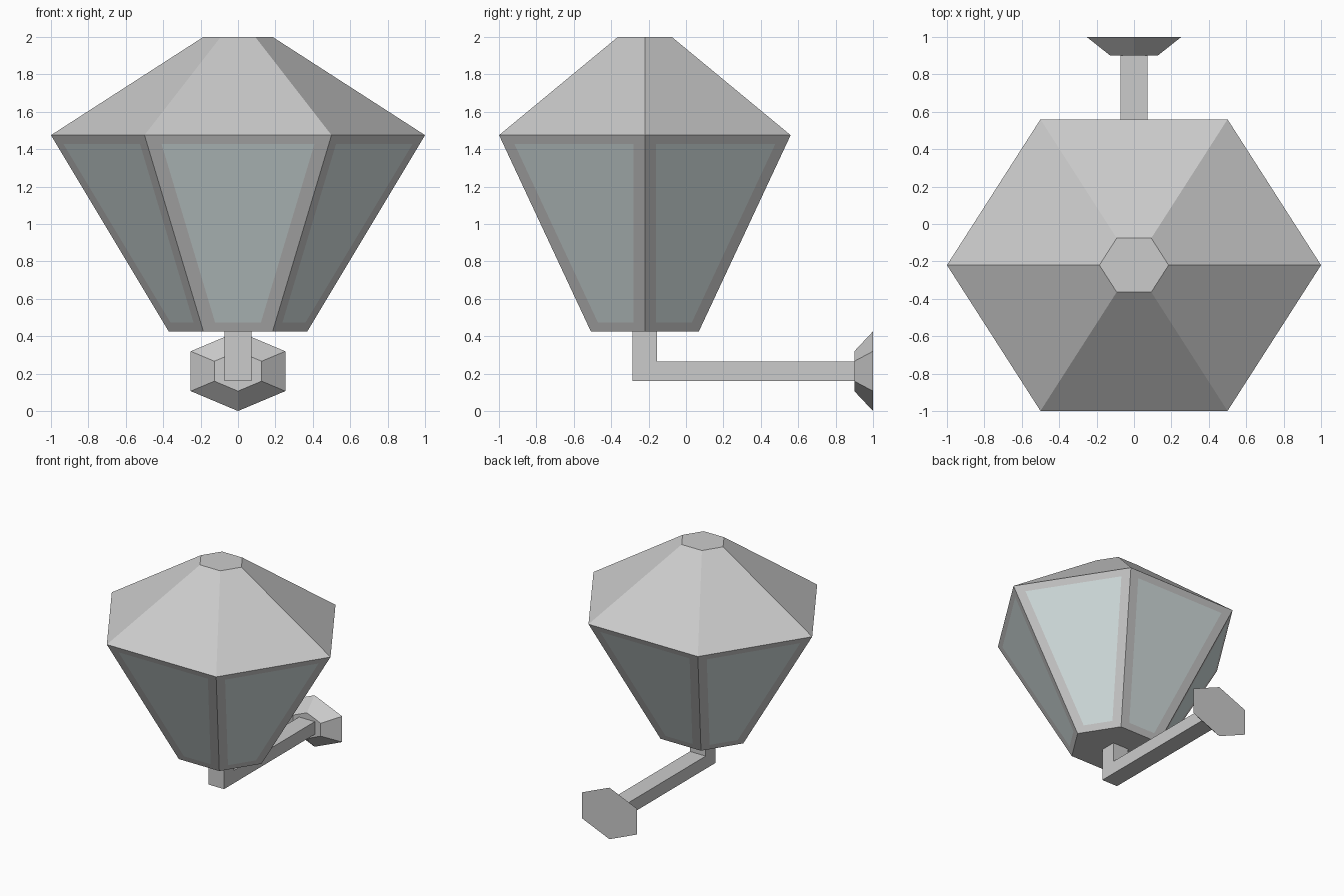
import bpy, bmesh
from math import sin, cos, pi
from mathutils import Vector

if "Cube" in bpy.data.objects:
    bpy.data.objects.remove(bpy.data.objects["Cube"])

CY = -0.22                      # lantern centre in y
Z_BASE, Z_EAVE, Z_TOP = 0.425, 1.475, 2.0
R_BASE, R_EAVE, R_TOP = 0.37, 1.0, 0.185
FLAT = 0.9                      # hexagon is squashed in y


def make_object(name, bm, mat=None):
    bmesh.ops.remove_doubles(bm, verts=bm.verts, dist=1e-5)
    me = bpy.data.meshes.new(name)
    bm.to_mesh(me)
    bm.free()
    ob = bpy.data.objects.new(name, me)
    bpy.context.collection.objects.link(ob)
    if mat:
        me.materials.append(mat)
    return ob


def loft(name, ring_a, ring_b):
    """Closed solid between two rings of points."""
    bm = bmesh.new()
    a = [bm.verts.new(p) for p in ring_a]
    b = [bm.verts.new(p) for p in ring_b]
    bm.faces.new(a)
    bm.faces.new(b)
    n = len(a)
    for i in range(n):
        j = (i + 1) % n
        bm.faces.new((a[i], a[j], b[j], b[i]))
    bmesh.ops.recalc_face_normals(bm, faces=bm.faces)
    return make_object(name, bm)


def hexagon(r, z):
    return [Vector((r * cos(i * pi / 3), CY + FLAT * r * sin(i * pi / 3), z))
            for i in range(6)]


def quad(bm, pts):
    return bm.faces.new([bm.verts.new(p) for p in pts])


# Roof
loft("roof", hexagon(R_EAVE, Z_EAVE), hexagon(R_TOP, Z_TOP))

# Frame with flush glass panes
glass_mat = bpy.data.materials.new("pale_glass")
glass_mat.diffuse_color = (0.68, 0.77, 0.77, 1)
glass_mat.use_nodes = True
glass_mat.node_tree.nodes["Principled BSDF"].inputs["Base Color"].default_value = glass_mat.diffuse_color
INSET, RAIL = 0.077, 0.048


def radius_at(z):
    return R_BASE + (R_EAVE - R_BASE) * (z - Z_BASE) / (Z_EAVE - Z_BASE)


frame, glass = bmesh.new(), bmesh.new()
low, high = hexagon(R_BASE, Z_BASE), hexagon(R_EAVE, Z_EAVE)
z0, z1 = Z_BASE + RAIL, Z_EAVE - RAIL
r0, r1 = radius_at(z0), radius_at(z1)
in_low, in_high = hexagon(r0, z0), hexagon(r1, z1)
for i in range(6):
    j = (i + 1) % 6
    outer = [low[i], low[j], high[j], high[i]]
    t0, t1 = INSET / r0, INSET / r1
    inner = [in_low[i].lerp(in_low[j], t0), in_low[j].lerp(in_low[i], t0),
             in_high[j].lerp(in_high[i], t1), in_high[i].lerp(in_high[j], t1)]
    for k in range(4):
        m = (k + 1) % 4
        quad(frame, (outer[k], outer[m], inner[m], inner[k]))
    quad(glass, inner)
quad(frame, low[::-1])          # floor of the lantern
make_object("lantern_frame", frame)
make_object("glass_panes", glass, glass_mat)

# L-shaped bracket arm
profile = [(-0.285, 0.43), (-0.285, 0.16), (0.91, 0.16),
           (0.91, 0.265), (-0.155, 0.265), (-0.155, 0.43)]
loft("bracket_arm", [(-0.072, y, z) for y, z in profile],
     [(0.072, y, z) for y, z in profile])


# Tapered hexagonal wall plate
def plate_ring(rx, rz, y):
    return [(rx * sin(i * pi / 3), y, 0.213 + rz * cos(i * pi / 3)) for i in range(6)]


loft("wall_plate", plate_ring(0.292, 0.213, 1.0), plate_ring(0.146, 0.1065, 0.9))
